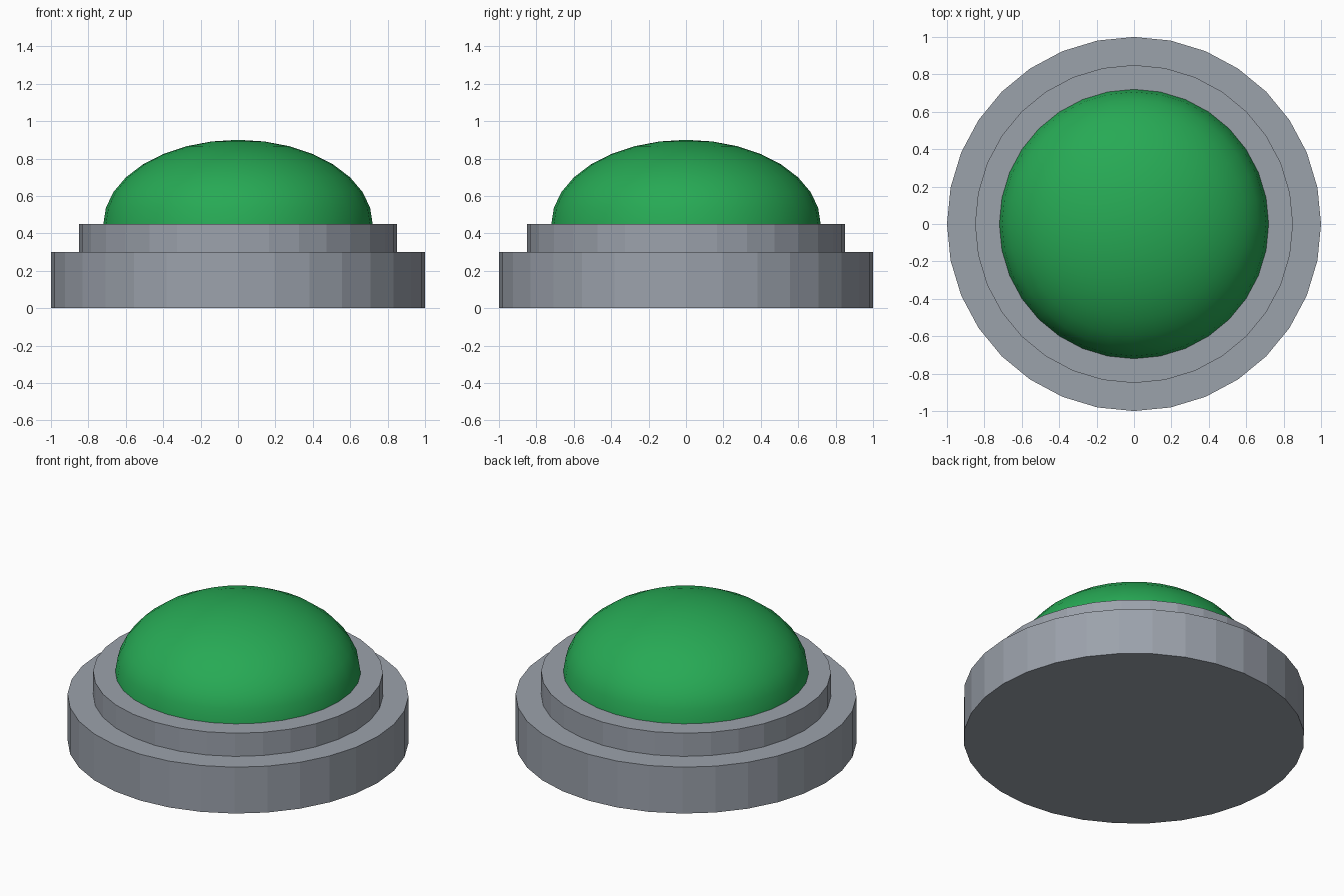
import bpy

SIDES = 32

cube = bpy.data.objects.get("Cube")
if cube:
    bpy.data.objects.remove(cube, do_unlink=True)


def make_material(name, rgb):
    mat = bpy.data.materials.new(name)
    mat.use_nodes = True
    color = (*rgb, 1.0)
    mat.diffuse_color = color
    mat.node_tree.nodes["Principled BSDF"].inputs["Base Color"].default_value = color
    return mat


def finish(name, mat):
    obj = bpy.context.object
    obj.name = obj.data.name = name
    obj.data.materials.append(mat)
    return obj


def disc(name, radius, bottom, top, mat):
    bpy.ops.mesh.primitive_cylinder_add(
        vertices=SIDES, radius=radius, depth=top - bottom,
        location=(0, 0, (bottom + top) / 2))
    return finish(name, mat)


gray = make_material("housing gray", (0.33, 0.36, 0.41))
green = make_material("button green", (0.02, 0.40, 0.09))

# Stepped housing
disc("base", 1.0, 0.0, 0.30, gray)
disc("collar", 0.85, 0.30, 0.45, gray)

# Squashed dome: upper half of a sphere sitting on the collar
bpy.ops.mesh.primitive_uv_sphere_add(
    segments=SIDES, ring_count=SIDES // 2, radius=1, location=(0, 0, 0.45))
dome = finish("button_dome", green)
dome.scale = (0.72, 0.72, 0.45)
bpy.ops.object.mode_set(mode="EDIT")
bpy.ops.mesh.select_all(action="SELECT")
bpy.ops.mesh.bisect(plane_co=(0, 0, 0.45), plane_no=(0, 0, 1), clear_inner=True)
bpy.ops.object.mode_set(mode="OBJECT")
bpy.ops.object.shade_smooth()
